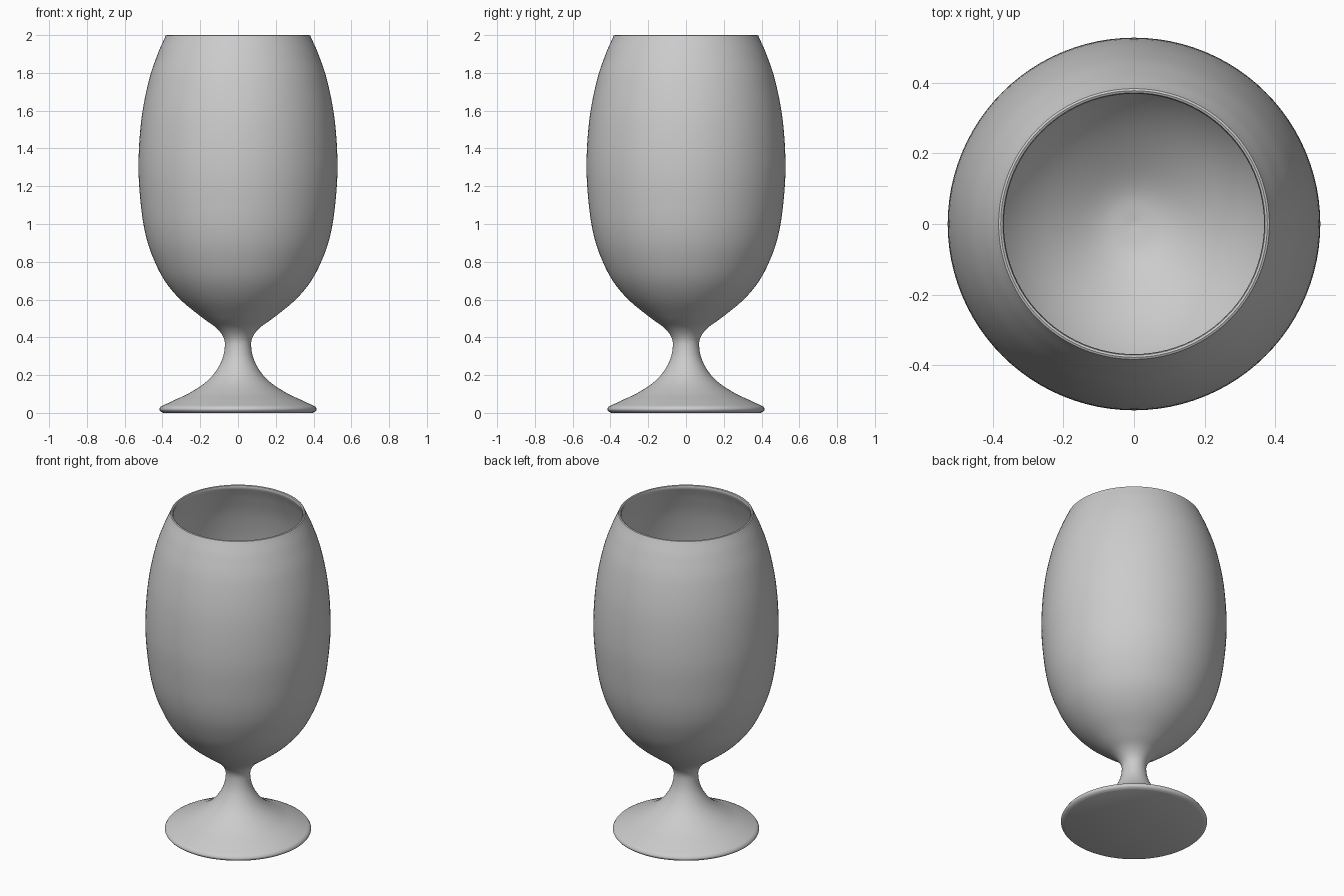
import bpy, bmesh, math
from mathutils import Vector

cube = bpy.data.objects.get("Cube")
if cube:
    bpy.data.objects.remove(cube, do_unlink=True)

SEGMENTS = 96


def make_material(name, color):
    mat = bpy.data.materials.new(name)
    mat.use_nodes = True
    mat.diffuse_color = color
    mat.node_tree.nodes["Principled BSDF"].inputs["Base Color"].default_value = color
    return mat


def smooth_path(points, steps=6):
    """Smooth curve running through all (radius, height) points."""
    pts = [Vector(p) for p in points]
    pts = [2 * pts[0] - pts[1]] + pts + [2 * pts[-1] - pts[-2]]
    path = []
    for a, b, c, d in zip(pts, pts[1:], pts[2:], pts[3:]):
        for i in range(steps):
            t = i / steps
            path.append(0.5 * (2 * b + (c - a) * t + (2 * a - 5 * b + 4 * c - d) * t ** 2
                               + (3 * b - a - 3 * c + d) * t ** 3))
    return path + [pts[-2]]


def lathe(name, profile, mat):
    """Spin a profile that starts and ends on the z axis."""
    bm = bmesh.new()
    verts = [bm.verts.new((p[0], 0, p[1])) for p in profile]
    edges = [bm.edges.new(pair) for pair in zip(verts, verts[1:])]
    bmesh.ops.spin(bm, geom=verts + edges, cent=(0, 0, 0), axis=(0, 0, 1),
                   angle=math.tau, steps=SEGMENTS, use_merge=True)
    bmesh.ops.remove_doubles(bm, verts=bm.verts, dist=0.0005)
    bmesh.ops.recalc_face_normals(bm, faces=bm.faces)
    mesh = bpy.data.meshes.new(name)
    bm.to_mesh(mesh)
    bm.free()
    mesh.materials.append(mat)
    obj = bpy.data.objects.new(name, mesh)
    bpy.context.collection.objects.link(obj)
    bpy.ops.object.select_all(action='DESELECT')
    obj.select_set(True)
    bpy.context.view_layer.objects.active = obj
    bpy.ops.object.shade_smooth_by_angle(angle=math.radians(40))
    return obj


# Foot underside and its rounded edge
foot_edge = smooth_path([(0.395, 0), (0.41, 0.008), (0.416, 0.02), (0.408, 0.034)], 3)

# Foot slope, stem and outside of the bowl
outside = smooth_path([(0.408, 0.034), (0.34, 0.066), (0.26, 0.104), (0.18, 0.155),
                       (0.125, 0.21), (0.085, 0.28), (0.07, 0.35), (0.077, 0.4),
                       (0.115, 0.45), (0.19, 0.505), (0.3, 0.595), (0.385, 0.695),
                       (0.445, 0.81), (0.486, 0.93), (0.512, 1.08), (0.527, 1.3),
                       (0.512, 1.55), (0.472, 1.76), (0.425, 1.9), (0.388, 1.985)])

# Thin rounded rim
rim = [(0.383, 1.997), (0.377, 2.0), (0.371, 1.997)]

# Inside of the bowl
inside = smooth_path([(0.368, 1.985), (0.405, 1.9), (0.452, 1.76), (0.492, 1.55),
                      (0.507, 1.3), (0.492, 1.08), (0.466, 0.94), (0.426, 0.82),
                      (0.366, 0.71), (0.285, 0.615), (0.18, 0.53), (0.09, 0.48), (0, 0.465)])

glass = make_material("grey_glass", (0.6, 0.6, 0.6, 1))
lathe("stemmed_glass", [(0, 0)] + foot_edge + outside[1:] + rim + inside, glass)
